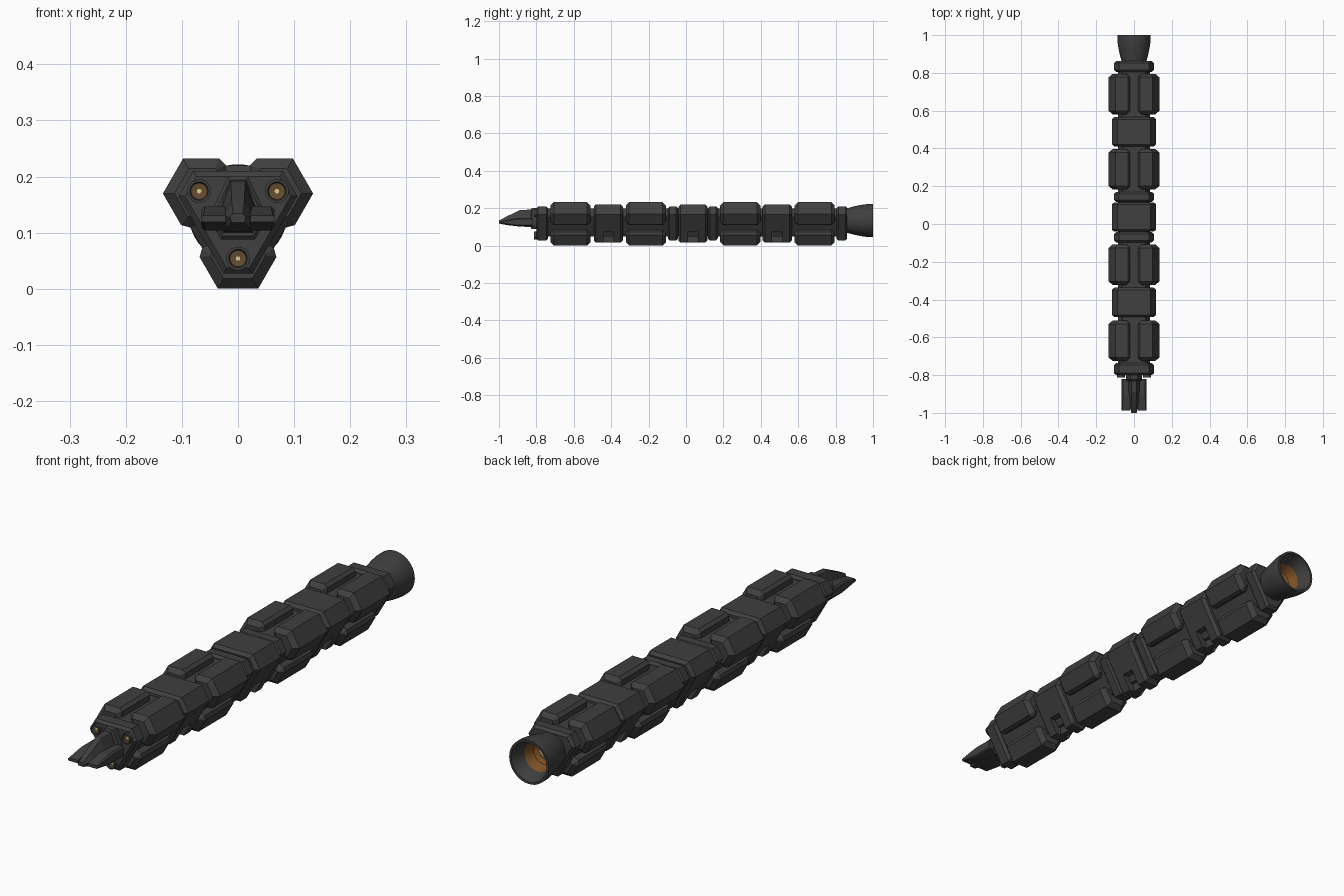
import bpy, bmesh, math
from mathutils import Vector

if "Cube" in bpy.data.objects:
    bpy.data.objects.remove(bpy.data.objects["Cube"])

CZ = 0.134  # height of the long axis


def mat(name, r, g, b):
    m = bpy.data.materials.new(name)
    m.diffuse_color = (r, g, b, 1)
    m.use_nodes = True
    m.node_tree.nodes["Principled BSDF"].inputs["Base Color"].default_value = m.diffuse_color
    return m


HULL = mat("charcoal hull", 0.05, 0.05, 0.05)
BROWN = mat("burnt orange", 0.21, 0.085, 0.018)
LAMP = mat("dull bronze", 0.13, 0.075, 0.03)
GLOW = mat("pale yellow glow", 0.75, 0.6, 0.3)


def finish(name, bm, mats):
    bmesh.ops.recalc_face_normals(bm, faces=bm.faces)
    me = bpy.data.meshes.new(name)
    bm.to_mesh(me)
    bm.free()
    for m in mats:
        me.materials.append(m)
    ob = bpy.data.objects.new(name, me)
    bpy.context.collection.objects.link(ob)
    return ob


def rot(p, deg):
    a = math.radians(deg)
    return (p[0] * math.cos(a) - p[1] * math.sin(a), p[0] * math.sin(a) + p[1] * math.cos(a))


def tri_section(a, d):
    """Truncated triangle: a = distance to long sides, d = distance to cut corners."""
    f = (2 * a - d) / math.sqrt(3)
    t = a * math.sqrt(3) - 2 * f
    return [rot(p, -120 * k) for k in range(3) for p in ((-t, a), (t, a))]


def prism(name, pts, y0, y1, chamfer=0.0):
    """Extrude an (x, z) outline along y and chamfer both end rims."""
    bm = bmesh.new()
    ends = [[bm.verts.new((x, y, z + CZ)) for x, z in pts] for y in (y0, y1)]
    caps = [bm.faces.new(e) for e in ends]
    n = len(pts)
    for i in range(n):
        j = (i + 1) % n
        bm.faces.new((ends[0][i], ends[0][j], ends[1][j], ends[1][i]))
    bmesh.ops.recalc_face_normals(bm, faces=bm.faces)
    if chamfer:
        rim = [e for c in caps for e in c.edges]
        bmesh.ops.bevel(bm, geom=rim, offset=chamfer, segments=1, affect='EDGES')
    return finish(name, bm, [HULL])


def loft(name, sections, mirror=False):
    """Skin equal-length outlines: each section is (y, [(x, z), ...]) in world z."""
    bm = bmesh.new()
    s = -1 if mirror else 1
    rings = [[bm.verts.new((s * x, y, z)) for x, z in pts] for y, pts in sections]
    for r0, r1 in zip(rings, rings[1:]):
        for i in range(len(r0)):
            j = (i + 1) % len(r0)
            bm.faces.new((r0[i], r0[j], r1[j], r1[i]))
    bm.faces.new(rings[0])
    bm.faces.new(rings[-1])
    return finish(name, bm, [HULL])


def lathe(name, prof, cx, cz, bands, mats, segs=32):
    """Spin (r, y) points about a y-parallel axis; bands gives a material per strip."""
    bm = bmesh.new()
    rings = []
    for r, y in prof:
        if r == 0:
            rings.append([bm.verts.new((cx, y, cz))] * segs)
        else:
            rings.append([bm.verts.new((cx + r * math.cos(2 * math.pi * i / segs), y,
                                        cz + r * math.sin(2 * math.pi * i / segs)))
                          for i in range(segs)])
    for r0, r1, b in zip(rings, rings[1:], bands):
        for i in range(segs):
            j = (i + 1) % segs
            vs = list(dict.fromkeys((r0[i], r0[j], r1[j], r1[i])))
            bm.faces.new(vs).material_index = b
    ob = finish(name, bm, mats)
    bpy.ops.object.select_all(action='DESELECT')
    ob.select_set(True)
    bpy.context.view_layer.objects.active = ob
    bpy.ops.object.shade_smooth_by_angle(angle=math.radians(35))
    return ob


# Central spine
prism("spine", tri_section(0.064, 0.084), -0.77, 0.84)

# Four tank modules, three corner tanks each
half = [(0.021, 0.04), (0.021, 0.086), (0.033, 0.098), (0.098, 0.098)]
flip = [(x * 0.5 + z * math.sqrt(0.75), x * math.sqrt(0.75) - z * 0.5) for x, z in reversed(half)]
for m, y in enumerate((-0.618, -0.215, 0.29, 0.688)):
    for k in range(3):
        prism(f"corner_tank_{m}_{k}", [rot(p, -120 * k) for p in half + flip],
              y - 0.107, y + 0.107, 0.018)

# Joint blocks, each with a pocket either side of the lower corner
for m, y in enumerate((-0.415, 0.037, 0.488)):
    block = prism(f"joint_block_{m}", tri_section(0.086, 0.118), y - 0.078, y + 0.078, 0.012)
    for s in (-1, 1):
        x0, x1 = sorted((s * 0.012, s * 0.12))
        cutter = prism("pocket_cutter", [(x0, -0.16), (x1, -0.16), (x1, -0.06), (x0, -0.06)],
                       y - 0.027, y + 0.027)
        cutter.hide_render = True
        mod = block.modifiers.new("pocket", 'BOOLEAN')
        mod.object, mod.operation, mod.solver = cutter, 'DIFFERENCE', 'EXACT'
        bpy.context.view_layer.objects.active = block
        bpy.ops.object.modifier_apply(modifier=mod.name)
        bpy.data.objects.remove(cutter)

# Collar plates at both ends and around the middle block
for m, (y0, y1) in enumerate(((-0.80, -0.737), (-0.097, -0.043), (0.117, 0.17), (0.805, 0.862))):
    prism(f"collar_plate_{m}", tri_section(0.076, 0.107), y0, y1, 0.01)

# Main engine bell at the back
bell = [(0.05, 0.85), (0.066, 0.862), (0.076, 0.90), (0.084, 0.94), (0.088, 0.97), (0.088, 1.0),
        (0.079, 1.0), (0.058, 0.945), (0.045, 0.905), (0.028, 0.895), (0.018, 0.903), (0, 0.908)]
lathe("engine_bell", bell, 0, CZ, [0] * 7 + [1, 1, 2, 2], [HULL, BROWN, GLOW], 40)

# Three small lamps on the front plate
for k in range(3):
    x, z = rot((0, -0.08), 120 * k)
    cup = [(0.021, -0.79), (0.021, -0.812), (0.0165, -0.812), (0.0145, -0.804), (0.004, -0.802),
           (0, -0.802)]
    lathe(f"front_lamp_{k}", cup, x, z + CZ, [0, 0, 0, 1, 2], [HULL, LAMP, GLOW], 24)

# Nose base: a faceted boss on the front plate
prism("nose_base", [(-0.018, 0.066), (0.018, 0.066), (0.043, 0.012), (0.043, -0.024),
                    (0.03, -0.046), (-0.03, -0.046), (-0.043, -0.024), (-0.043, 0.012)],
      -0.83, -0.79, 0.006)


# Nose wedge between the two prongs
def wedge(y, top, tw, mid, mw, low, lw):
    return (y, [(-tw, top), (tw, top), (mw, mid), (lw, low), (-lw, low), (-mw, mid)])


loft("nose_wedge", [wedge(-0.80, 0.195, 0.015, 0.135, 0.036, 0.098, 0.028),
                    wedge(-0.89, 0.189, 0.013, 0.133, 0.033, 0.102, 0.024),
                    wedge(-0.96, 0.155, 0.011, 0.130, 0.025, 0.110, 0.018),
                    wedge(-1.0, 0.134, 0.009, 0.127, 0.014, 0.118, 0.011)])


# Side prongs tapering to a flat chisel edge
def prong(y, top, low):
    c = min(0.006, (top - low) / 4)
    return (y, [(0.022, low), (0.065 - c, low), (0.065, low + c), (0.065, top - c),
                (0.065 - c, top), (0.022, top)])


for mirrored in (False, True):
    loft("left_prong" if mirrored else "right_prong",
         [prong(-0.82, 0.147, 0.104), prong(-0.91, 0.147, 0.104), prong(-0.988, 0.131, 0.119)],
         mirrored)
